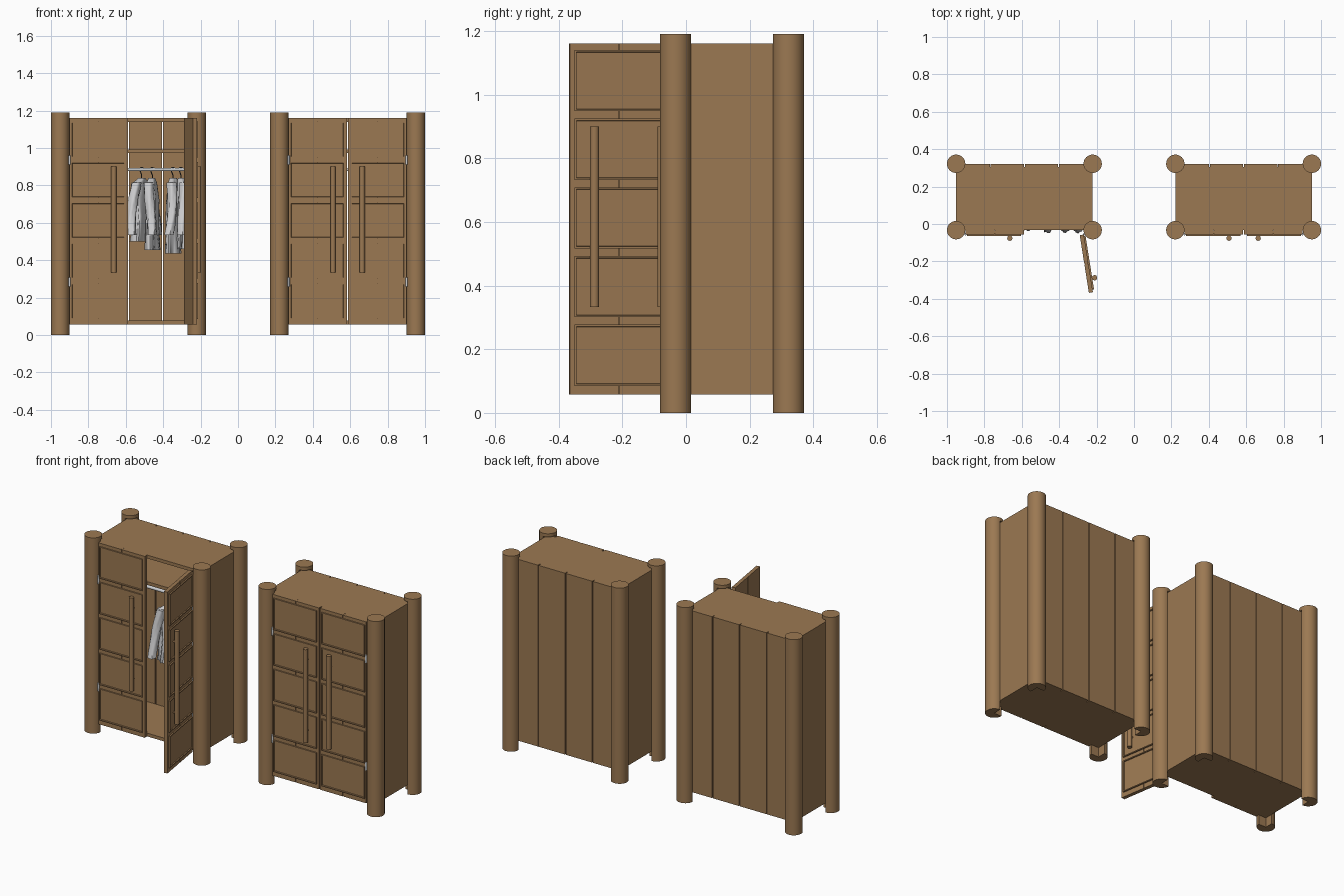
import bpy, bmesh
from math import sin, cos, pi, radians
from mathutils import Matrix, Vector

cube = bpy.data.objects.get("Cube")
if cube:
    bpy.data.objects.remove(cube, do_unlink=True)


def material(name, rgb):
    m = bpy.data.materials.new(name)
    m.use_nodes = True
    m.diffuse_color = (*rgb, 1)
    node = m.node_tree.nodes["Principled BSDF"]
    node.inputs["Base Color"].default_value = (*rgb, 1)
    node.inputs["Roughness"].default_value = 0.8
    return m


WOOD = material("brown wood", (0.33, 0.19, 0.085))
CLOTH = material("pale cloth", (0.62, 0.62, 0.63))
METAL = material("light metal", (0.6, 0.62, 0.64))
DARK = material("dark wire", (0.07, 0.07, 0.07))

# Shared cabinet sizes
HALF, FRONT, BACK = 0.365, -0.033, 0.322
BOTTOM, TOP, POST_TOP = 0.057, 1.16, 1.19
POST_R, BOARD, DOOR_W, HINGE = 0.049, 0.02, 0.312, 0.315
ROD_Y, ROD_Z = 0.115, 0.885


def finish(name, bm, mat, matrix=Matrix(), angle=35):
    bmesh.ops.recalc_face_normals(bm, faces=bm.faces)
    mesh = bpy.data.meshes.new(name)
    bm.to_mesh(mesh)
    bm.free()
    mesh.materials.append(mat)
    mesh.shade_smooth()
    mesh.set_sharp_from_angle(angle=radians(angle))
    ob = bpy.data.objects.new(name, mesh)
    bpy.context.collection.objects.link(ob)
    ob.matrix_world = matrix
    return ob


def box(bm, a, b):
    a, b = Vector(a), Vector(b)
    size = Vector([abs(v) for v in b - a])
    m = Matrix.Translation((a + b) / 2) @ Matrix.Diagonal((*size, 1))
    return bmesh.ops.create_cube(bm, size=1, matrix=m)["verts"]


def rod(bm, a, b, r, sides=16):
    a, b = Vector(a), Vector(b)
    turn = (b - a).to_track_quat('Z', 'Y').to_matrix().to_4x4()
    bmesh.ops.create_cone(bm, cap_ends=True, segments=sides, radius1=r, radius2=r,
                          depth=(b - a).length, matrix=Matrix.Translation((a + b) / 2) @ turn)


def loft(bm, rings):
    loops = [[bm.verts.new(p) for p in ring] for ring in rings]
    for lo, hi in zip(loops, loops[1:]):
        for i in range(len(lo)):
            j = (i + 1) % len(lo)
            bm.faces.new((lo[i], lo[j], hi[j], hi[i]))
    bm.faces.new(loops[0])
    bm.faces.new(loops[-1])


def post(name, x, y, start):
    """Round post with the inner quarter cut away below a full cap."""
    bm = bmesh.new()
    arc = [start + pi / 2 + 1.5 * pi * i / 30 for i in range(31)]
    outline = [(0, 0)] + [(POST_R * cos(a), POST_R * sin(a)) for a in arc]
    loft(bm, [[(px, py, z) for px, py in outline] for z in (0, TOP + 0.01)])
    rod(bm, (0, 0, TOP + 0.01), (0, 0, POST_TOP), POST_R, 40)
    finish(name, bm, WOOD, Matrix.Translation((x, y, 0)))


def door(name, side, matrix):
    """Two planks, five framed panels, a long handle and two hinges."""
    inward = -side
    bm = bmesh.new()
    mid = DOOR_W / 2
    for a, b in ((0, mid - 0.002), (mid + 0.002, DOOR_W)):
        box(bm, (inward * a, 0, BOTTOM), (inward * b, -0.022, TOP))
    box(bm, (inward * 0.01, -0.003, BOTTOM), (inward * (DOOR_W - 0.01), -0.017, TOP))
    for i in range(5):
        z = 0.085 + 0.2158 * i
        vs = box(bm, (inward * 0.008, -0.015, z),
                 (inward * (DOOR_W - 0.014), -0.030, z + 0.192))
        bm.normal_update()
        front = [f for f in {f for v in vs for f in v.link_faces} if f.normal.y < -0.9]
        bmesh.ops.inset_individual(bm, faces=front, thickness=0.008, depth=0)
        bmesh.ops.inset_individual(bm, faces=front, thickness=0.002, depth=-0.006)
    finish(name, bm, WOOD, matrix)

    bm = bmesh.new()
    x = inward * (DOOR_W - 0.075)
    rod(bm, (x, -0.043, 0.333), (x, -0.043, 0.9), 0.014, 20)
    for z in (0.4, 0.83):
        rod(bm, (x, -0.02, z), (x, -0.043, z), 0.007)
    finish(name + "_handle", bm, WOOD, matrix)

    bm = bmesh.new()
    for z in (0.283, 0.936):
        rod(bm, (0, -0.022, z - 0.024), (0, -0.022, z + 0.024), 0.006)
    finish(name + "_hinges", bm, METAL, matrix)


def cabinet(label, cx, right_door_open_side=0):
    # Corner posts
    for sx, sname in ((1, "left"), (-1, "right")):
        for y, yname in ((FRONT, "front"), (BACK, "back")):
            start = {(1, "front"): pi / 2, (1, "back"): pi,
                     (-1, "front"): 0, (-1, "back"): 1.5 * pi}[(sx, yname)]
            post(f"{label}_{yname}_{sname}_post", cx + sx * HALF, y, start)
    place = Matrix.Translation((cx, 0, 0))
    # Sides, top, floor and shelf
    inner_back = BACK - 0.018
    bm = bmesh.new()
    for s in (-1, 1):
        box(bm, (s * HALF, FRONT, BOTTOM), (s * (HALF - BOARD), BACK, TOP))
    for z in (BOTTOM, TOP - BOARD):
        box(bm, (-HALF + BOARD, FRONT, z), (HALF - BOARD, inner_back, z + BOARD))
    box(bm, (-HALF + BOARD, FRONT + 0.01, 0.973), (HALF - BOARD, inner_back, 0.993))
    finish(label + "_case", bm, WOOD, place)
    # Back planks with narrow gaps
    bm = bmesh.new()
    step = HALF / 2
    for i in range(4):
        a = -HALF + i * step
        box(bm, (a + (0.0025 if i else BOARD), inner_back, BOTTOM),
            (a + step - (0.0025 if i < 3 else BOARD), BACK, TOP))
    finish(label + "_back_planks", bm, WOOD, place)
    # Hanging rod
    bm = bmesh.new()
    rod(bm, (-HALF + BOARD, ROD_Y, ROD_Z), (HALF - BOARD, ROD_Y, ROD_Z), 0.009)
    finish(label + "_hanging_rod", bm, METAL, place)
    # Doors
    for s, sname in ((1, "left"), (-1, "right")):
        if s == right_door_open_side:
            m = Matrix.Translation((cx + s * 0.296, -0.06, 0)) @ Matrix.Rotation(radians(99), 4, 'Z')
        else:
            m = Matrix.Translation((cx + s * HINGE, FRONT, 0))
        door(f"{label}_{sname}_door", s, m)


def cloth_ring(center, rx, ry, fold, phase, n=32):
    ring = []
    for i in range(n):
        a = 2 * pi * i / n
        k = 1 + fold * sin(5 * a + phase) + 0.6 * fold * sin(8 * a - 2 * phase)
        ring.append((center[0] + rx * k * cos(a), center[1] + ry * k * sin(a), center[2]))
    return ring


def shirt(name, x, yaw, length, seed):
    """Long-sleeved shirt hung below the rod on a wire hanger."""
    place = Matrix.Translation((x, ROD_Y, ROD_Z)) @ Matrix.Rotation(radians(yaw), 4, 'Z')
    bm = bmesh.new()
    body = [(0.0, 0.028, 0.018), (0.03, 0.045, 0.022), (0.07, 0.092, 0.026),
            (0.3, 0.088, 0.03), (0.6, 0.085, 0.032), (1.0, 0.1, 0.036)]
    loft(bm, [cloth_ring((0, 0.004 * sin(9 * t + seed), -0.045 - length * t),
                         w, d, 0.05 + 0.13 * t, seed + 2 * t) for t, w, d in body])
    for s in (-1, 1):
        rings = []
        for i in range(8):
            t = i / 7
            c = (s * (0.075 + 0.065 * t), 0.012 * sin(3 * t + seed), -0.07 - 0.28 * t)
            rings.append(cloth_ring(c, 0.027 - 0.004 * t, 0.026 - 0.003 * t, 0.11, seed + 7 * t, 20))
        loft(bm, rings)
    finish(name, bm, CLOTH, place, 60)

    bm = bmesh.new()
    hook = [Vector((0, 0.011 * cos(a), 0.011 * sin(a)))
            for a in [radians(200 - 29 * i) for i in range(9)]]
    path = hook + [Vector((0, 0, -0.03)), Vector((0, 0, -0.055))]
    for a, b in zip(path, path[1:]):
        rod(bm, a, b, 0.003, 8)
    for s in (-1, 1):
        rod(bm, (0, 0, -0.05), (s * 0.07, 0, -0.095), 0.003, 8)
    finish(name + "_hanger", bm, DARK, place)


cabinet("right_cabinet", -0.586, right_door_open_side=1)
cabinet("left_cabinet", 0.586)

# Clothes in the open cabinet: position, turn, length
for i, (x, yaw, length) in enumerate(((-0.515, 68, 0.34), (-0.458, 84, 0.385),
                                      (-0.348, 82, 0.405), (-0.305, 97, 0.38))):
    shirt(f"shirt_{i + 1}", x, yaw, length, 1.7 * i)
